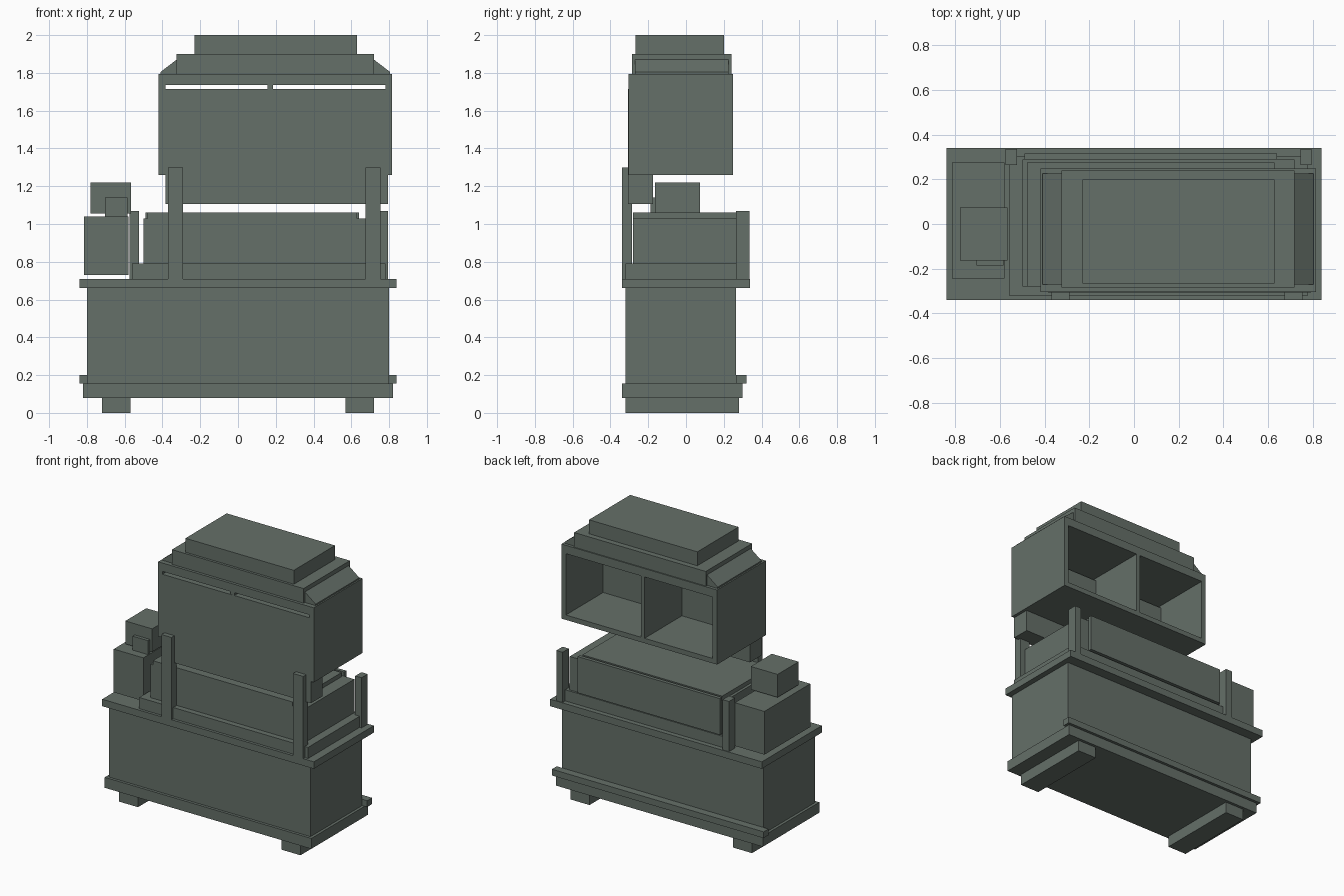
import bpy
import bmesh

cube = bpy.data.objects.get("Cube")
if cube:
    bpy.data.objects.remove(cube, do_unlink=True)

# Single flat colour
paint = bpy.data.materials.new("grey_green")
paint.use_nodes = True
colour = (0.13, 0.16, 0.14, 1)
paint.diffuse_color = colour
paint.node_tree.nodes["Principled BSDF"].inputs["Base Color"].default_value = colour


def prism(name, profile, y):
    """Extrude an (x, z) profile along y."""
    bm = bmesh.new()
    face = bm.faces.new([bm.verts.new((px, y[0], pz)) for px, pz in profile])
    out = bmesh.ops.extrude_face_region(bm, geom=[face])
    for v in out["geom"]:
        if isinstance(v, bmesh.types.BMVert):
            v.co.y = y[1]
    bmesh.ops.recalc_face_normals(bm, faces=bm.faces)
    mesh = bpy.data.meshes.new(name)
    bm.to_mesh(mesh)
    bm.free()
    mesh.materials.append(paint)
    obj = bpy.data.objects.new(name, mesh)
    bpy.context.collection.objects.link(obj)
    return obj


def box(name, x, y, z):
    return prism(name, [(x[0], z[0]), (x[1], z[0]), (x[1], z[1]), (x[0], z[1])], y)


# Base cabinet
for side, x in (("right", -0.72), ("left", 0.57)):
    box(side + "_foot", (x, x + 0.15), (-0.32, 0.28), (0, 0.08))
box("plinth", (-0.82, 0.82), (-0.34, 0.30), (0.08, 0.155))
box("back_rail", (-0.84, 0.84), (0.265, 0.32), (0.155, 0.2))
box("cabinet_body", (-0.8, 0.8), (-0.32, 0.265), (0.155, 0.66))
box("counter", (-0.84, 0.84), (-0.34, 0.34), (0.66, 0.71))

# Work bed on the counter
box("bed_step", (-0.56, 0.78), (-0.32, 0.305), (0.71, 0.79))
box("bed_block", (-0.5, 0.72), (-0.28, 0.29), (0.79, 1.03))
box("bed_lid", (-0.48, 0.63), (-0.28, 0.275), (1.03, 1.06))
box("bed_back_panel", (-0.49, 0.64), (0.29, 0.315), (0.8, 1.06))

# Posts
for side, x in (("right", -0.37), ("left", 0.675)):
    box(side + "_front_post", (x, x + 0.08), (-0.34, -0.285), (0.71, 1.3))
for side, x in (("right", -0.575), ("left", 0.745)):
    box(side + "_back_post", (x, x + 0.05), (0.265, 0.335), (0.71, 1.07))

# Upper housing, open at the back with two cells
depth = (-0.305, 0.248)
box("housing_roof", (-0.42, 0.815), depth, (1.735, 1.795))
box("housing_floor", (-0.42, 0.815), depth, (1.26, 1.295))
for name, x in (("right_wall", (-0.42, -0.385)), ("divider", (0.155, 0.185)),
                ("left_wall", (0.78, 0.815))):
    box("housing_" + name, x, depth, (1.295, 1.735))
box("housing_front_panel", (-0.385, 0.793), (-0.306, -0.175), (1.105, 1.715))

# Stepped top with sloped shoulders
box("top_slab", (-0.325, 0.72), (-0.285, 0.24), (1.795, 1.9))
box("top_cap", (-0.23, 0.63), (-0.267, 0.2), (1.9, 2.0))
for side, outer, inner in (("right", -0.41, -0.325), ("left", 0.805, 0.72)):
    prism(side + "_shoulder", [(outer, 1.795), (inner, 1.795), (inner, 1.87), (outer, 1.805)],
          (-0.27, 0.226))

# Control unit beside the bed
box("control_box", (-0.815, -0.58), (-0.245, 0.275), (0.73, 1.04))
box("control_head", (-0.78, -0.567), (-0.163, 0.075), (1.055, 1.22))
box("control_plate", (-0.705, -0.585), (-0.187, -0.163), (1.04, 1.14))
